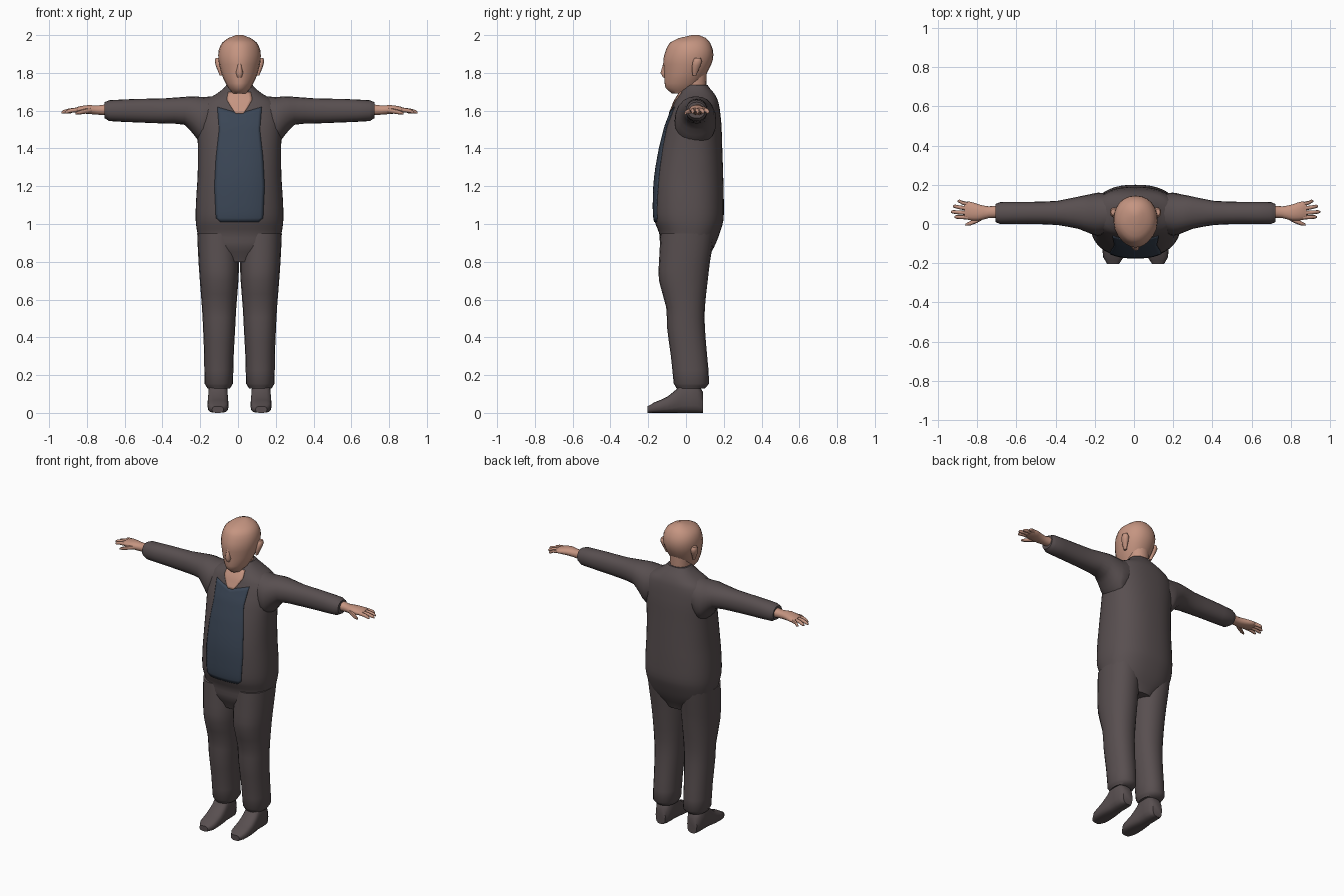
import bpy, bmesh, math
from mathutils import Vector

if "Cube" in bpy.data.objects:
    bpy.data.objects.remove(bpy.data.objects["Cube"])

CX = 0.008  # the body's mid-line


def material(name, rgb):
    m = bpy.data.materials.new(name)
    m.diffuse_color = (*rgb, 1)
    m.use_nodes = True
    m.node_tree.nodes["Principled BSDF"].inputs["Base Color"].default_value = m.diffuse_color
    return m


CLOTH = material("charcoal_cloth", (0.098, 0.078, 0.080))
SHIRT = material("navy_shirt", (0.043, 0.061, 0.092))
SKIN = material("skin", (0.56, 0.30, 0.22))


def spline_rows(rows, steps):
    """Catmull-Rom interpolation between section rows."""
    out = []
    for i in range(len(rows) - 1):
        p0, p1 = rows[max(i - 1, 0)], rows[i]
        p2, p3 = rows[i + 1], rows[min(i + 2, len(rows) - 1)]
        for s in range(steps):
            t = s / steps
            out.append([0.5 * (2 * b + (c - a) * t + (2 * a - 5 * b + 4 * c - d) * t * t
                               + (3 * b - a - 3 * c + d) * t ** 3)
                        for a, b, c, d in zip(p0, p1, p2, p3)])
            out[-1][0] = p1[0] + (p2[0] - p1[0]) * t
    out.append(list(rows[-1]))
    return out


def finish(bm, name, mat, angle=50):
    bmesh.ops.recalc_face_normals(bm, faces=bm.faces)
    me = bpy.data.meshes.new(name)
    bm.to_mesh(me)
    bm.free()
    me.materials.append(mat)
    ob = bpy.data.objects.new(name, me)
    ob.location.x = CX
    bpy.context.collection.objects.link(ob)
    bpy.ops.object.select_all(action='DESELECT')
    ob.select_set(True)
    bpy.context.view_layer.objects.active = ob
    bpy.ops.object.shade_smooth_by_angle(angle=math.radians(angle))
    return ob


def loft(name, rows, axis, mat, n=20, power=2.2, steps=2, side=1, taper=0.0):
    """Skin superellipse sections (t, a0, a1, b0, b1) along an axis."""
    bm = bmesh.new()
    rings = []
    for t, a0, a1, b0, b1 in spline_rows(rows, steps):
        ring = []
        for k in range(n):
            ang = 2 * math.pi * k / n
            c, s = math.cos(ang), math.sin(ang)
            u = math.copysign(abs(c) ** (2 / power), c)
            v = math.copysign(abs(s) ** (2 / power), s)
            if v < 0:
                u *= 1 - taper * v * v
            a = (a0 + a1) / 2 + u * (a1 - a0) / 2
            b = (b0 + b1) / 2 + v * (b1 - b0) / 2
            co = {'z': (a, b, t), 'x': (t, a, b), 'y': (a, t, b)}[axis]
            ring.append(bm.verts.new((co[0] * side, co[1], co[2])))
        rings.append(ring)
    for r, q in zip(rings, rings[1:]):
        for k in range(n):
            bm.faces.new((r[k], r[(k + 1) % n], q[(k + 1) % n], q[k]))
    bm.faces.new(rings[0])
    bm.faces.new(rings[-1])
    return finish(bm, name, mat)


def upright(table):
    """Symmetric rows (z, half width, front y, back y) as loft rows."""
    return [(z, -w, w, f, b) for z, w, f, b in table]


# jacket body
TORSO_POWER = 2.4
torso_rows = upright([
    (0.80, .10, -.10, .11), (0.88, .20, -.135, .15), (0.95, .222, -.142, .178),
    (1.02, .232, -.168, .198), (1.12, .23, -.172, .2), (1.25, .222, -.165, .197),
    (1.40, .22, -.14, .192), (1.52, .225, -.11, .188), (1.60, .22, -.08, .18),
    (1.65, .19, -.06, .17), (1.69, .12, -.035, .15), (1.735, .07, -.005, .115)])
loft("jacket_body", torso_rows, 'z', CLOTH, n=48, power=TORSO_POWER, steps=3)
TORSO = spline_rows(torso_rows, 3)


def lookup(table, z):
    """Linear lookup of a row at a given height."""
    for r, q in zip(table, table[1:]):
        if z <= q[0]:
            t = max(0, (z - r[0]) / (q[0] - r[0]))
            return [a + (b - a) * t for a, b in zip(r, q)]
    return list(table[-1])


def torso_front(x, z):
    _, _, w, f, b = lookup(TORSO, z)
    k = max(0.0, 1 - min(1, abs(x) / w) ** TORSO_POWER) ** (1 / TORSO_POWER)
    return (f + b) / 2 - k * (b - f) / 2


def front_plate(name, outline, notch, mat, lift, rows=28, cols=16):
    """Thin panel following the chest; outline is (z, half width)."""
    bm = bmesh.new()
    z0, z1 = outline[0][0], outline[-1][0]
    grid = []
    for i in range(rows + 1):
        line = []
        for j in range(cols + 1):
            u = 2 * j / cols - 1
            z = z0 + (z1 - notch * (1 - abs(u)) - z0) * i / rows
            x = u * lookup(outline, z)[1]
            line.append(bm.verts.new((x, torso_front(x, z) - lift, z)))
        grid.append(line)
    for r, q in zip(grid, grid[1:]):
        for j in range(cols):
            bm.faces.new((r[j], r[j + 1], q[j + 1], q[j]))
    ob = finish(bm, name, mat)
    mod = ob.modifiers.new("thickness", 'SOLIDIFY')
    mod.thickness = 0.006
    mod.offset = -1 if ob.data.polygons[0].normal.y < 0 else 1


# shirt front and open collar
front_plate("shirt_front", [(1.01, .10), (1.03, .125), (1.2, .133), (1.35, .125),
                            (1.5, .108), (1.62, .118)], 0.035, SHIRT, 0.004)
front_plate("open_collar", [(1.585, .02), (1.62, .045), (1.66, .068), (1.70, .06)],
            0.0, SKIN, 0.006, rows=8, cols=8)

# neck and head
loft("neck", upright([(1.58, .06, -.03, .09), (1.69, .06, -.035, .105),
                      (1.80, .065, -.03, .11)]), 'z', SKIN)
loft("head", upright([
    (1.69, .035, -.075, .02), (1.72, .06, -.108, .06), (1.77, .086, -.115, .092),
    (1.82, .102, -.118, .122), (1.87, .112, -.12, .142), (1.92, .110, -.107, .143),
    (1.96, .092, -.085, .127), (1.985, .058, -.035, .105), (2.0, .02, .03, .07)]),
    'z', SKIN, n=24, taper=0.25)
loft("nose", upright([(1.775, .012, -.122, -.09), (1.80, .02, -.136, -.09),
                      (1.83, .013, -.127, -.09), (1.87, .008, -.117, -.09)]),
     'z', SKIN, n=10, steps=1)

FINGERS = {  # root y, tip x, tip y
    "little_finger": (.101, .908, .116), "ring_finger": (.079, .932, .09),
    "middle_finger": (.056, .943, .062), "index_finger": (.034, .925, .036)}

for side, tag in ((1, "left"), (-1, "right")):
    # ears
    loft(tag + "_ear", [(1.785, .09, .105, .035, .055), (1.82, .09, .119, .03, .07),
                        (1.86, .09, .131, .035, .085), (1.88, .10, .125, .045, .078)],
         'z', SKIN, n=10, side=side)
    # sleeves, flaring into the shoulders
    loft(tag + "_sleeve", [
        (.10, -.03, .15, 1.50, 1.68), (.19, -.06, .16, 1.42, 1.672),
        (.24, -.045, .15, 1.47, 1.676), (.29, -.025, .14, 1.525, 1.673),
        (.40, -.005, .118, 1.532, 1.665), (.55, 0, .113, 1.538, 1.662),
        (.69, 0, .112, 1.545, 1.655), (.715, .01, .102, 1.56, 1.645)],
        'x', CLOTH, side=side)
    # hands
    loft(tag + "_palm", [
        (.70, .03, .095, 1.575, 1.635), (.75, .03, .09, 1.578, 1.628),
        (.80, .017, .10, 1.582, 1.63), (.85, .020, .115, 1.587, 1.623),
        (.872, .026, .11, 1.592, 1.615)], 'x', SKIN, n=14, side=side)
    for name, (y, tx, ty) in FINGERS.items():
        mx, my = (.86 + tx) / 2, (y + ty) / 2
        loft(f"{tag}_{name}", [
            (.855, y - .011, y + .011, 1.592, 1.616),
            (mx, my - .010, my + .010, 1.590, 1.612),
            (tx - .01, ty - .009, ty + .009, 1.584, 1.603),
            (tx, ty - .004, ty + .004, 1.584, 1.594)], 'x', SKIN, n=8, steps=1, side=side)
    loft(tag + "_thumb", [
        (.775, .025, .06, 1.59, 1.62), (.81, .005, .035, 1.585, 1.612),
        (.845, -.008, .014, 1.58, 1.603), (.867, -.009, .002, 1.58, 1.592)],
        'x', SKIN, n=8, steps=1, side=side)
    # trouser legs
    loft(tag + "_trouser_leg", [(z, o - w, o + w, f, b) for z, o, w, f, b in (
        (.13, .11, .06, -.05, .10), (.155, .11, .075, -.065, .122),
        (.30, .109, .078, -.08, .112), (.45, .108, .085, -.1, .1),
        (.56, .108, .091, -.105, .1), (.70, .108, .102, -.143, .115),
        (.80, .11, .107, -.143, .127), (.95, .115, .109, -.135, .15))],
        'z', CLOTH, side=side)
    # shoes
    loft(tag + "_shoe", [
        (-.205, .085, .145, 0, .035), (-.17, .062, .165, 0, .055),
        (-.10, .058, .17, 0, .085), (-.05, .06, .168, 0, .125),
        (-.02, .062, .166, 0, .16), (.06, .063, .165, 0, .16),
        (.09, .08, .15, 0, .11)], 'y', CLOTH, n=16, power=3, side=side)
